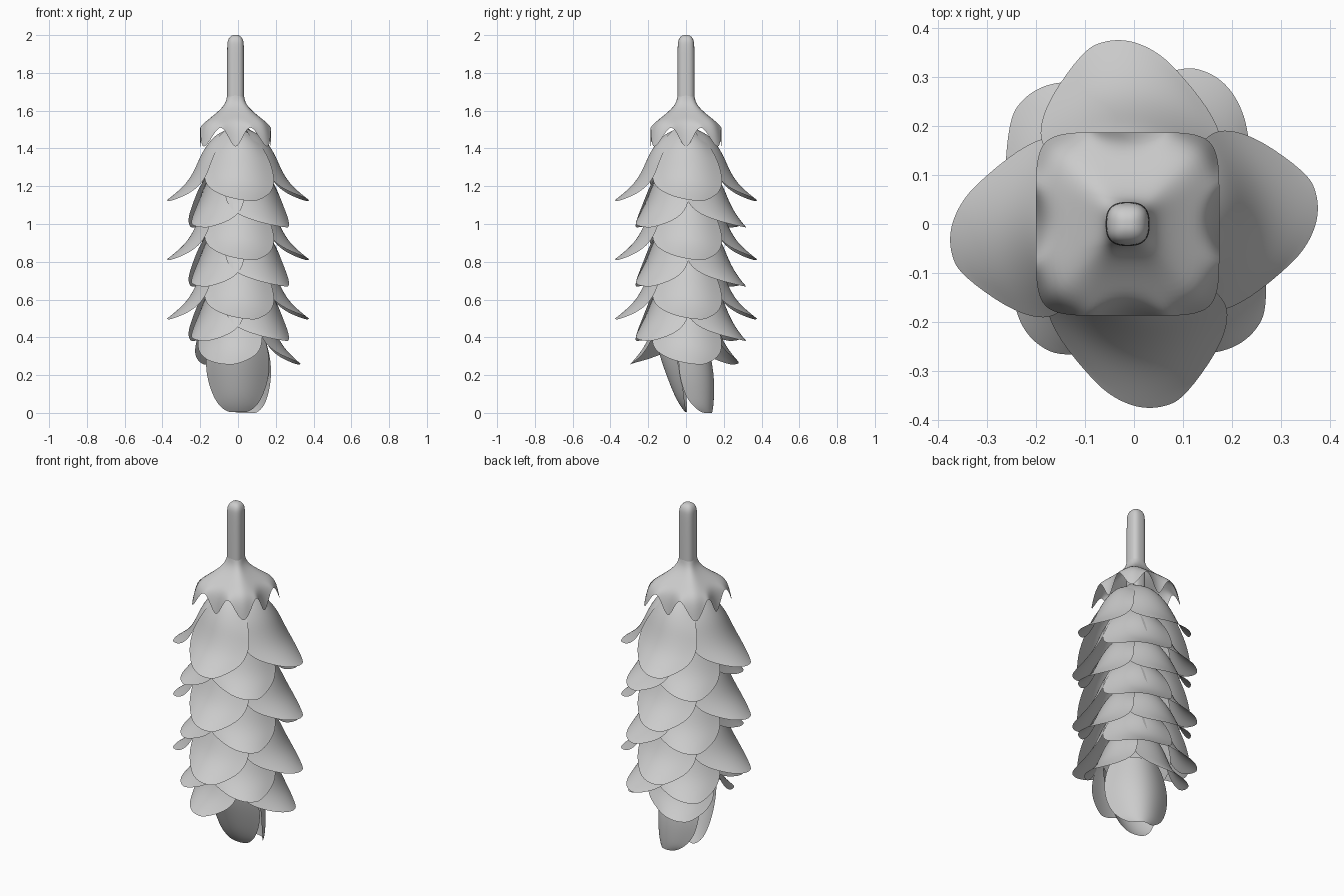
import bpy, math
from mathutils import Matrix

if "Cube" in bpy.data.objects:
    bpy.data.objects.remove(bpy.data.objects["Cube"])


def make_object(name, verts, faces):
    me = bpy.data.meshes.new(name)
    me.from_pydata(verts, [], faces)
    me.shade_smooth()
    ob = bpy.data.objects.new(name, me)
    bpy.context.collection.objects.link(ob)
    mod = ob.modifiers.new("smooth", 'SUBSURF')
    mod.levels = mod.render_levels = 2
    return ob


def petal(name, rows, tip_z, angle, reach=1.0, skew=0.018):
    """Sheet facing +x: rows are (radius, height, half width, side sag, side drop).
    Skew lifts one side outward so it overlaps its neighbour."""
    n = 6
    verts, faces = [], []
    for r, z, hw, sag, drop in rows:
        for j in range(n + 1):
            v = 2 * j / n - 1
            verts.append((r * reach - sag * v * v + skew * v, hw * v,
                          z - drop * v * v - skew * 0.8 * v))
    for i in range(len(rows) - 1):
        for j in range(n):
            a = i * (n + 1) + j
            faces.append((a, a + n + 1, a + n + 2, a + 1))
    ob = make_object(name, verts, faces)
    ob.matrix_world = Matrix.Translation((0, 0, tip_z)) @ Matrix.Rotation(math.radians(angle), 4, 'Z')
    return ob


def square_loft(name, rings, power, wave=None, closed_top=False):
    """Rounded-square rings (size, z); wave moves the last ring up and down."""
    n = 32
    verts, faces = [], []
    for i, (s, z) in enumerate(rings):
        for k in range(n):
            a = 2 * math.pi * k / n
            c, d = math.cos(a), math.sin(a)
            p = 2.5 + (power - 2.5) * i / (len(rings) - 1) if wave else power
            q = s / (abs(c) ** p + abs(d) ** p) ** (1 / p)
            dz = wave * math.cos(8 * a) if wave and i == len(rings) - 1 else 0
            verts.append((q * c - 0.013, q * d, z - dz))
    for i in range(len(rings) - 1):
        for k in range(n):
            a, b = i * n + k, i * n + (k + 1) % n
            faces.append((a, b, b + n, a + n))
    if closed_top:
        faces.append(tuple((len(rings) - 1) * n + k for k in range(n)))
    return make_object(name, verts, faces)


# Stem and scalloped leaf cap
square_loft("stem", [(.045, 1.45), (.045, 1.7), (.045, 1.94), (.042, 1.97),
                     (.032, 1.99), (.016, 2.0), (.004, 2.001)], 2.8, closed_top=True)
square_loft("leaf_cap", [(.045, 1.68), (.05, 1.645), (.075, 1.61), (.125, 1.568),
                         (.172, 1.532), (.187, 1.46)], 9, wave=.075)

# Overlapping bracts: straight rings alternate with diagonal rings
bract = [(.05, .372, .05, .0, 0), (.13, .345, .115, .05, .03), (.195, .25, .16, .07, .02),
         (.225, .175, .18, .08, .01), (.265, .10, .188, .085, 0),
         (.32, .045, .165, .075, 0), (.375, 0, .09, .035, -.008)]
for ring, tip in enumerate((1.128, .815, .501)):
    for k in range(4):
        petal("straight_bract", bract, tip, 2 + 90 * k)
for ring, tip in enumerate((.988, .675, .387)):
    for ang, reach in ((-49, .87), (57, .91), (124, .9), (224, .83)):
        petal("diagonal_bract", bract, tip, ang, reach)

# Lowest ring of three bracts
for ang, reach in ((-110, .8), (2, .88), (112, .8)):
    petal("lower_bract", bract, .262, ang, reach)

# Closed tip bracts
front_tip = [(.17, .42, .14, .08, 0), (.145, .30, .17, .10, 0), (.105, .19, .167, .09, 0),
             (.065, .09, .135, .06, 0), (.03, .03, .10, .03, 0), (.005, 0, .055, .01, 0)]
back_tip = [(.10, .42, .14, .08, 0), (.135, .30, .175, .11, 0), (.155, .19, .178, .12, 0),
            (.155, .09, .15, .10, 0), (.15, .03, .11, .06, 0), (.145, 0, .06, .03, 0)]
petal("front_tip_bract", front_tip, .005, -93, skew=0)
petal("back_tip_bract", back_tip, .0, 68, skew=0)
